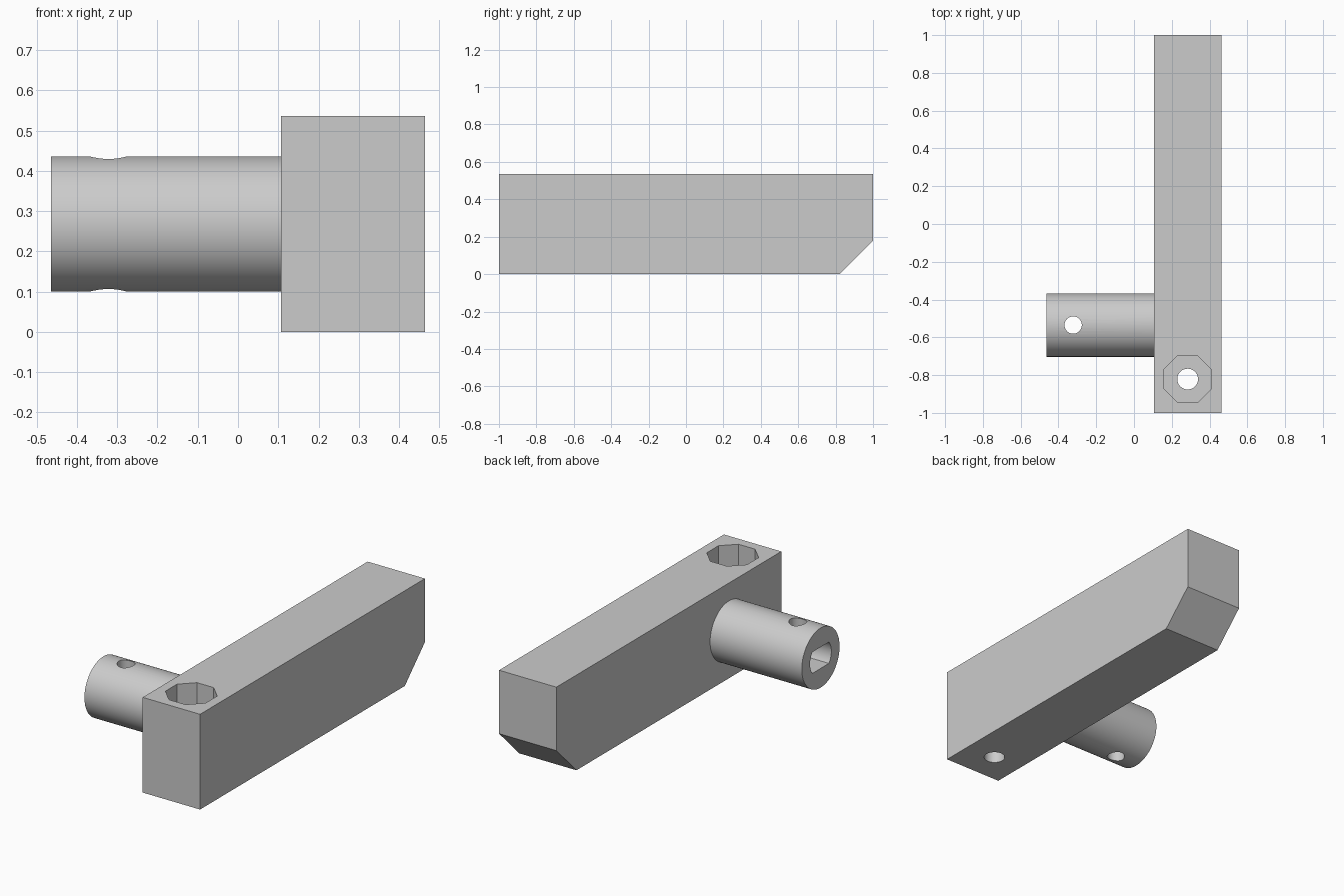
import bpy, bmesh, math

if "Cube" in bpy.data.objects:
    bpy.data.objects.remove(bpy.data.objects["Cube"])

grey = bpy.data.materials.new("plain grey")
grey.diffuse_color = (0.6, 0.6, 0.6, 1)
grey.use_nodes = True
grey.node_tree.nodes["Principled BSDF"].inputs["Base Color"].default_value = grey.diffuse_color


def prism(name, profile, axis, lo, hi):
    """Extrude a closed 2D profile along x (profile is y, z) or z (profile is x, y)."""
    place = (lambda u, v, t: (t, u, v)) if axis == "x" else (lambda u, v, t: (u, v, t))
    bm = bmesh.new()
    a = [bm.verts.new(place(u, v, lo)) for u, v in profile]
    b = [bm.verts.new(place(u, v, hi)) for u, v in profile]
    bm.faces.new(a)
    bm.faces.new(b)
    n = len(profile)
    for i in range(n):
        j = (i + 1) % n
        bm.faces.new((a[i], a[j], b[j], b[i]))
    bmesh.ops.recalc_face_normals(bm, faces=bm.faces[:])
    mesh = bpy.data.meshes.new(name)
    bm.to_mesh(mesh)
    bm.free()
    mesh.materials.append(grey)
    ob = bpy.data.objects.new(name, mesh)
    bpy.context.collection.objects.link(ob)
    return ob


def circle(cu, cv, r, n, turn=0.0):
    return [(cu + r * math.cos(turn + 2 * math.pi * i / n),
             cv + r * math.sin(turn + 2 * math.pi * i / n)) for i in range(n)]


def flat_sided_circle(cu, cv, r, half, n=12):
    """Circle with flats at the top and bottom."""
    a = math.asin(half / r)
    right = [-a + 2 * a * i / n for i in range(n + 1)]
    return [(cu + r * math.cos(t), cv + r * math.sin(t))
            for t in right + [t + math.pi for t in right]]


def activate(ob):
    bpy.ops.object.select_all(action="DESELECT")
    ob.select_set(True)
    bpy.context.view_layer.objects.active = ob


def cut(ob, cutters):
    activate(ob)
    for c in cutters:
        c.hide_render = True
        mod = ob.modifiers.new("cut", "BOOLEAN")
        mod.operation = "DIFFERENCE"
        mod.solver = "EXACT"
        mod.object = c
        bpy.ops.object.modifier_apply(modifier=mod.name)
        bpy.data.objects.remove(c)
    bpy.ops.object.shade_smooth_by_angle(angle=math.radians(30))


# Long arm with one chamfered lower end
arm = prism("arm", [(-1, 0), (0.821, 0), (1, 0.179), (1, 0.536), (-1, 0.536)],
            "x", 0.107, 0.464)

# Octagonal pocket over a round through hole
cut(arm, [
    prism("pocket_cutter", circle(0.284, -0.821, 0.125 / math.cos(math.pi / 8), 8, math.pi / 8),
          "z", 0.179, 0.7),
    prism("bolt_hole_cutter", circle(0.284, -0.821, 0.055, 32), "z", -0.2, 0.3),
])

# Round hub on the arm's side
hub = prism("hub", circle(-0.535, 0.268, 0.168, 64), "x", -0.464, 0.107)

# Flat-sided shaft socket and a cross pin hole
cut(hub, [
    prism("socket_cutter", flat_sided_circle(-0.535, 0.268, 0.095, 0.06), "x", -0.6, 0.2),
    prism("pin_hole_cutter", circle(-0.322, -0.535, 0.046, 32), "z", -0.2, 0.8),
])
